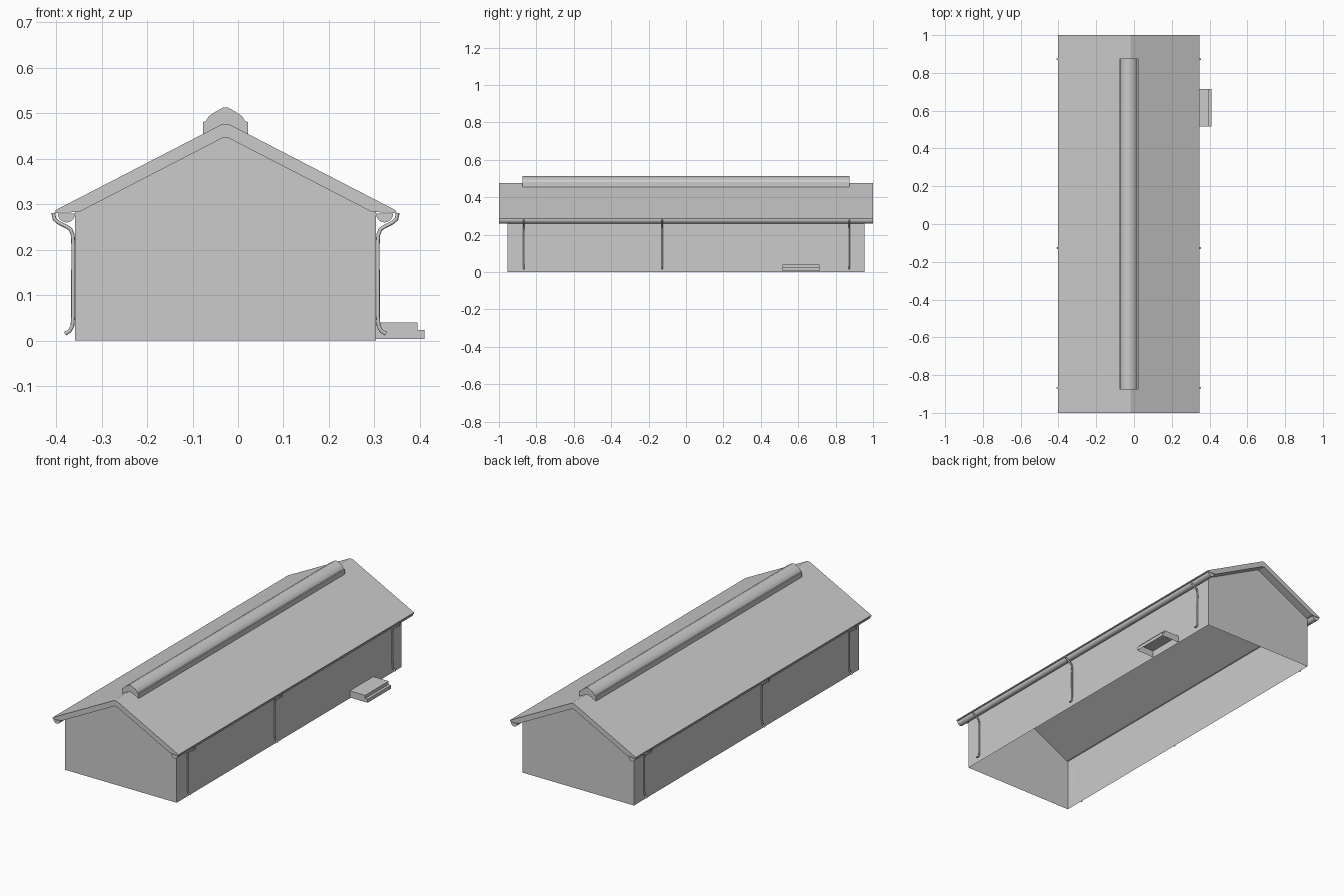
import bpy, math

if "Cube" in bpy.data.objects:
    bpy.data.objects.remove(bpy.data.objects["Cube"])

CX = -0.0275  # ridge centre line


def make(name, verts, faces):
    me = bpy.data.meshes.new(name)
    me.from_pydata(verts, [], faces)
    me.update()
    ob = bpy.data.objects.new(name, me)
    bpy.context.collection.objects.link(ob)
    return ob


def smooth(ob, angle=40):
    bpy.ops.object.select_all(action='DESELECT')
    ob.select_set(True)
    bpy.context.view_layer.objects.active = ob
    bpy.ops.object.shade_smooth_by_angle(angle=math.radians(angle))


def extrude(name, prof, y0, y1, skip=()):
    """Extrude an x-z profile along y; skip lists open profile edges."""
    area = sum(a[0] * b[1] - b[0] * a[1] for a, b in zip(prof, prof[1:] + prof[:1]))
    assert abs(area) > 0
    if area < 0:
        prof = prof[::-1]
        skip = [(len(prof) - 2 - i) % len(prof) for i in skip]
    n = len(prof)
    verts = [(x, y, z) for y in (y0, y1) for x, z in prof]
    faces = [tuple(range(n)), tuple(range(2 * n - 1, n - 1, -1))]
    faces += [(i, n + i, n + (i + 1) % n, (i + 1) % n) for i in range(n) if i not in skip]
    return make(name, verts, faces)


def sym(half):
    """Mirror a half profile (given as offsets from the ridge, outer end first)."""
    return [(CX - d, z) for d, z in half] + [(CX + d, z) for d, z in reversed(half)]


# walls: gabled shell, open underneath and under the roof
wall = sym([(0.3315, 0.0), (0.3315, 0.282), (0.006, 0.446)])
extrude("walls", wall, -0.955, 0.955, skip=(1, 2, 3, 5))

# roof slab with flattened ridge and boxed eaves
top = sym([(0.374, 0.287), (0.008, 0.476)])
under = sym([(0.374, 0.281), (0.322, 0.283), (0.006, 0.446)])
extrude("roof", top + under[::-1], -1.0, 1.0)

# capped ridge vent
vent = sym([(0.05, 0.453), (0.05, 0.481), (0.044, 0.482), (0.037, 0.493),
            (0.03, 0.4985), (0.006, 0.5125)])
vent.append((CX, 0.474))
smooth(extrude("ridge_vent", vent, -0.875, 0.875), 35)

# half-round gutters and downpipes on both sides
path = [(0.379, 0.281), (0.376, 0.267), (0.366, 0.259), (0.352, 0.252),
        (0.341, 0.245), (0.336, 0.232), (0.335, 0.21), (0.3355, 0.05),
        (0.337, 0.031), (0.343, 0.021), (0.353, 0.015)]
for side, s in (("left", -1), ("right", 1)):
    gutter = [(CX + s * (0.350 + 0.019 * math.cos(a)), 0.280 - 0.020 * math.sin(a))
              for a in (math.pi * i / 10 for i in range(11))]
    smooth(extrude("gutter_" + side, gutter, -1.0, 1.0))
    for k, y in enumerate((-0.867, -0.127, 0.872)):
        cu = bpy.data.curves.new("downpipe", 'CURVE')
        cu.dimensions = '3D'
        cu.bevel_depth = 0.0042
        cu.bevel_resolution = 2
        cu.use_fill_caps = True
        sp = cu.splines.new('POLY')
        sp.points.add(len(path) - 1)
        for p, (d, z) in zip(sp.points, path):
            p.co = (CX + s * d, y, z, 1)
        ob = bpy.data.objects.new(f"downpipe_{side}_{k + 1}", cu)
        bpy.context.collection.objects.link(ob)

# two-level entrance step, open underneath and against the wall
step = [(0.302, 0.0), (0.41, 0.0), (0.41, 0.023), (0.395, 0.023),
        (0.395, 0.04), (0.302, 0.04)]
step[0], step[1] = (0.302, 0.004), (0.41, 0.004)
extrude("entrance_step", step, 0.515, 0.715, skip=(0, 5))
